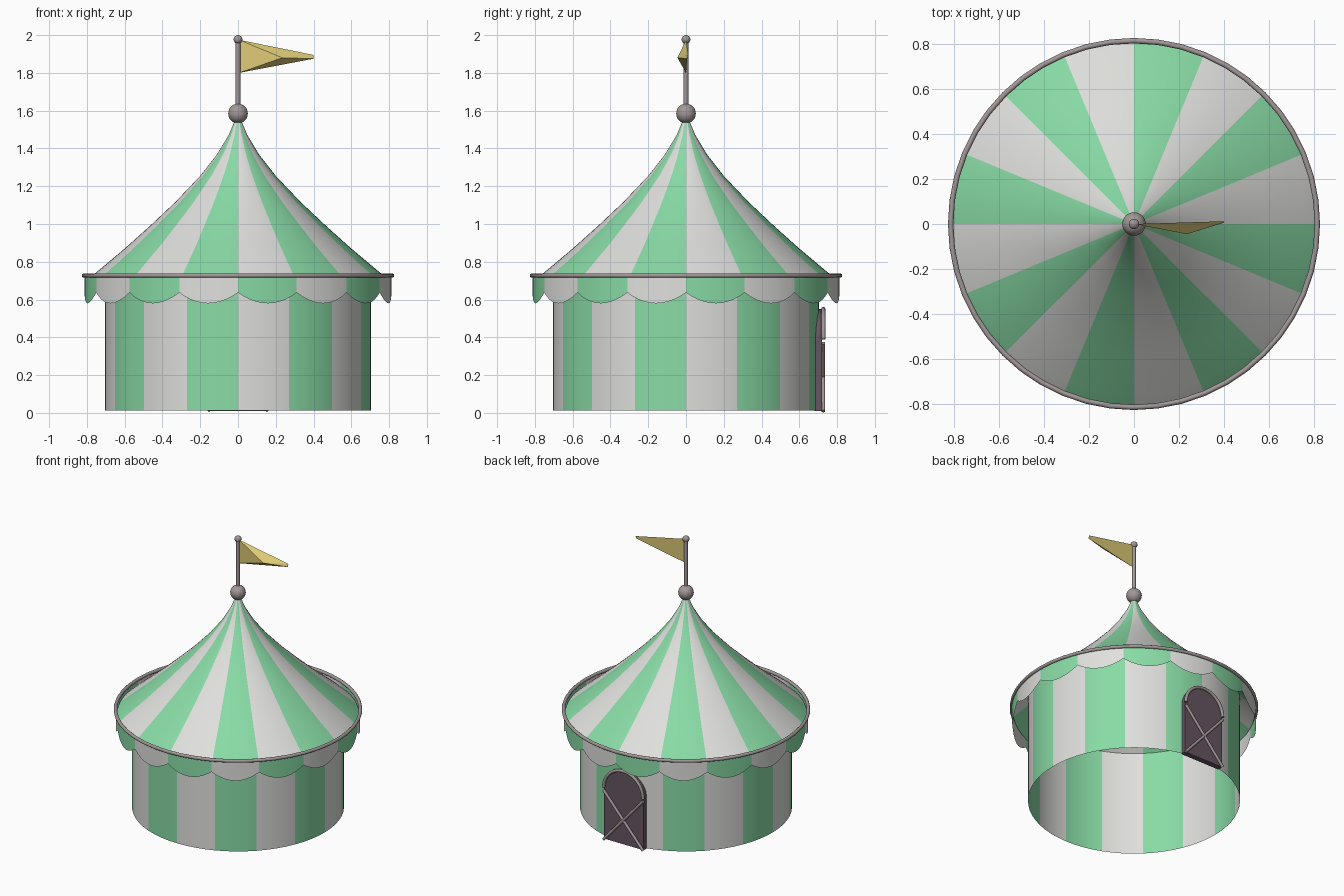
import bpy, bmesh, math
from mathutils import Vector

cube = bpy.data.objects.get("Cube")
if cube:
    bpy.data.objects.remove(cube, do_unlink=True)


def material(name, rgb):
    m = bpy.data.materials.new(name)
    m.use_nodes = True
    m.diffuse_color = (*rgb, 1)
    bsdf = next(n for n in m.node_tree.nodes if n.type == 'BSDF_PRINCIPLED')
    bsdf.inputs["Base Color"].default_value = (*rgb, 1)
    bsdf.inputs["Roughness"].default_value = 0.8
    return m


green = material("mint green canvas", (0.25, 0.71, 0.38))
white = material("off white canvas", (0.74, 0.74, 0.72))
metal = material("warm grey metal", (0.36, 0.31, 0.31))
dark = material("dark plum door", (0.13, 0.09, 0.115))
gold = material("yellow flag cloth", (0.72, 0.59, 0.18))

STRIPES = 16


def add_mesh(name, bm, mats):
    mesh = bpy.data.meshes.new(name)
    bm.to_mesh(mesh)
    bm.free()
    for m in mats:
        mesh.materials.append(m)
    obj = bpy.data.objects.new(name, mesh)
    bpy.context.collection.objects.link(obj)
    return obj


def striped_shell(name, profile, per_stripe, mats, scallop=0):
    """Open shell turned round z, coloured in alternating stripes."""
    bm = bmesh.new()
    n = STRIPES * per_stripe
    rows = []
    for j, (r, z) in enumerate(profile):
        row = []
        for i in range(n):
            a = math.tau * i / n
            u = 2 * (i % per_stripe) / per_stripe - 1
            lift = scallop * u * u if j == 0 else 0
            row.append(bm.verts.new((r * math.cos(a), r * math.sin(a), z + lift)))
        rows.append(row)
    for low, high in zip(rows, rows[1:]):
        for i in range(n):
            k = (i + 1) % n
            f = bm.faces.new((low[i], low[k], high[k], high[i]))
            f.material_index = (i // per_stripe) % 2
            f.smooth = True
    return add_mesh(name, bm, mats)


def tube(name, points, radius, mat, cyclic=False):
    curve = bpy.data.curves.new(name, 'CURVE')
    curve.dimensions = '3D'
    curve.bevel_depth = radius
    curve.bevel_resolution = 3
    curve.use_fill_caps = True
    spline = curve.splines.new('POLY')
    spline.points.add(len(points) - 1)
    for p, co in zip(spline.points, points):
        p.co = (*co, 1)
    spline.use_cyclic_u = cyclic
    curve.materials.append(mat)
    obj = bpy.data.objects.new(name, curve)
    bpy.context.collection.objects.link(obj)


def ball(name, z, radius):
    bm = bmesh.new()
    bmesh.ops.create_uvsphere(bm, u_segments=24, v_segments=16, radius=radius)
    bmesh.ops.translate(bm, verts=bm.verts, vec=(0, 0, z))
    for f in bm.faces:
        f.smooth = True
    add_mesh(name, bm, [metal])


def arc(cx, cz, r, y, steps):
    return [(cx + r * math.cos(math.pi * i / steps), y,
             cz + r * math.sin(math.pi * i / steps)) for i in range(steps + 1)]


# Canvas: wall, sweeping roof and scalloped valance with swapped stripes
striped_shell("wall", [(0.705, 0.012), (0.705, 0.78)], 4, [white, green])
roof_profile = [(0.805, 0.695), (0.767, 0.73), (0.60, 0.87), (0.466, 0.99),
                (0.33, 1.118), (0.20, 1.255), (0.11, 1.37), (0.05, 1.47), (0.012, 1.56)]
striped_shell("roof", roof_profile, 4, [white, green])
striped_shell("valance", [(0.812, 0.58), (0.812, 0.725)], 10, [green, white], 0.057)

# Rim ring around the eave
ring = [(0.815 * math.cos(math.tau * i / 48), 0.815 * math.sin(math.tau * i / 48), 0.727)
        for i in range(48)]
tube("rim_ring", ring, 0.012, metal, True)

# Finial and flag pole
ball("finial_ball", 1.585, 0.052)
tube("flag_pole", [(0, 0, 1.58), (0, 0, 1.98)], 0.013, metal)
ball("pole_tip", 1.977, 0.023)

# Folded pennant: flat back with a ridge towards the front
bm = bmesh.new()
top, low, tip_low, tip_top, ridge = [bm.verts.new(p) for p in (
    (0.005, 0, 1.975), (0.005, 0, 1.80), (0.4, 0.006, 1.875),
    (0.4, 0.012, 1.895), (0.235, -0.045, 1.88))]
bm.faces.new((top, tip_top, tip_low, low))
for a, b in ((top, low), (low, tip_low), (tip_low, tip_top), (tip_top, top)):
    bm.faces.new((a, b, ridge))
bmesh.ops.recalc_face_normals(bm, faces=bm.faces)
add_mesh("pennant", bm, [gold])

# Arched door panel on the back wall
HALF, SPRING = 0.16, 0.39
bm = bmesh.new()
outline = [(HALF, 0.68, 0.01)] + arc(0, SPRING, HALF, 0.68, 16) + [(-HALF, 0.68, 0.01)]
face = bm.faces.new([bm.verts.new(p) for p in outline])
new = bmesh.ops.extrude_face_region(bm, geom=[face])["geom"]
bmesh.ops.translate(bm, vec=Vector((0, 0.04, 0)),
                    verts=[v for v in new if isinstance(v, bmesh.types.BMVert)])
bmesh.ops.recalc_face_normals(bm, faces=bm.faces)
add_mesh("door_panel", bm, [dark])

# Door arch trim and crossed bars
tube("door_arch", arc(0, SPRING, HALF, 0.727, 16), 0.011, metal)
for side, label in ((1, "left"), (-1, "right")):
    tube("door_bar_" + label,
         [(side * HALF, 0.727, 0.009), (-side * HALF, 0.727, SPRING - 0.02)], 0.01, metal)
